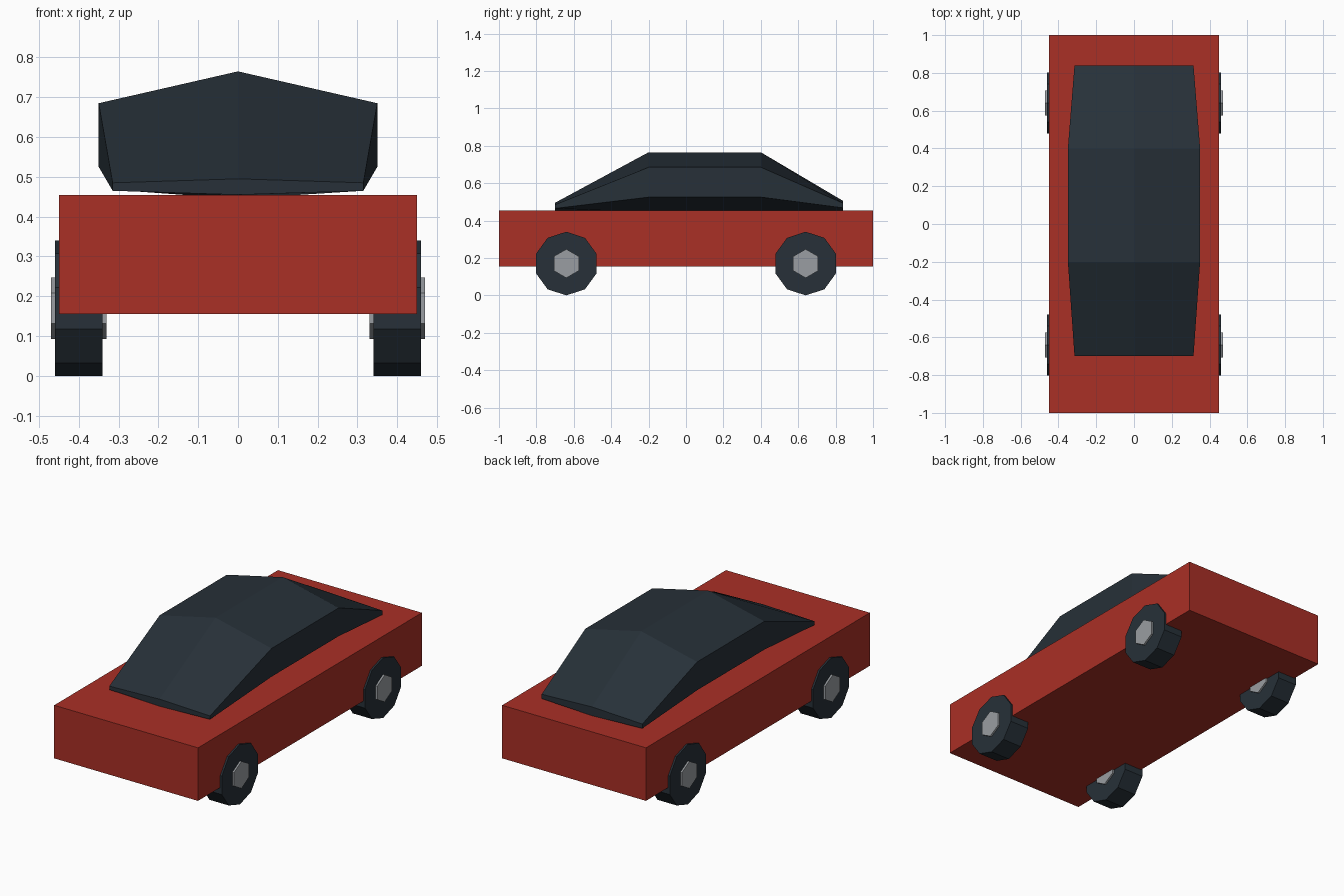
import bpy, bmesh
from math import pi, sin, cos

if "Cube" in bpy.data.objects:
    bpy.data.objects.remove(bpy.data.objects["Cube"], do_unlink=True)


def material(name, rgb):
    m = bpy.data.materials.new(name)
    m.use_nodes = True
    m.diffuse_color = (*rgb, 1)
    m.node_tree.nodes["Principled BSDF"].inputs["Base Color"].default_value = (*rgb, 1)
    return m


red = material("red paint", (0.40, 0.029, 0.019))
dark = material("dark slate", (0.020, 0.030, 0.040))
grey = material("hub grey", (0.32, 0.34, 0.36))


def loft(name, rings, mat):
    """Closed solid skinned through rings of equal point count."""
    bm = bmesh.new()
    loops = [[bm.verts.new(p) for p in ring] for ring in rings]
    n = len(loops[0])
    for a, b in zip(loops, loops[1:]):
        for i in range(n):
            j = (i + 1) % n
            bm.faces.new((a[i], a[j], b[j], b[i]))
    bm.faces.new(loops[0])
    bm.faces.new(loops[-1])
    bmesh.ops.recalc_face_normals(bm, faces=bm.faces)
    mesh = bpy.data.meshes.new(name)
    bm.to_mesh(mesh)
    bm.free()
    mesh.materials.append(mat)
    obj = bpy.data.objects.new(name, mesh)
    bpy.context.collection.objects.link(obj)
    return obj


def polygon(sides):
    """Unit polygon with a corner at the top."""
    return [(sin(2 * pi * i / sides), cos(2 * pi * i / sides)) for i in range(sides)]


def disc(name, sides, radius, x0, x1, y, z, mat):
    loft(name, [[(x, y + radius * u, z + radius * v) for u, v in polygon(sides)]
                for x in (x0, x1)], mat)


# Body: plain box
loft("body", [[(x, y, z) for x, z in ((-0.45, 0.155), (0.45, 0.155), (0.45, 0.455), (-0.45, 0.455))]
              for y in (-1, 1)], red)

# Cabin: squashed hexagonal sections (y, half width, centre z, half height)
sections = [(-0.70, 0.315, 0.475, 0.02), (-0.20, 0.35, 0.605, 0.16),
            (0.40, 0.35, 0.605, 0.16), (0.84, 0.315, 0.48, 0.025)]
loft("cabin", [[(w * u / sin(pi / 3), y, z + h * v) for u, v in polygon(6)]
               for y, w, z, h in sections], dark)

# Wheels: ten-sided tyres with six-sided hubs passing through
for side, s in (("left", 1), ("right", -1)):
    for end, y in (("front", -0.64), ("rear", 0.64)):
        disc(f"{end}_{side}_tyre", 10, 0.17, s * 0.34, s * 0.46, y, 0.17, dark)
        disc(f"{end}_{side}_hub", 6, 0.077, s * 0.33, s * 0.47, y, 0.17, grey)
